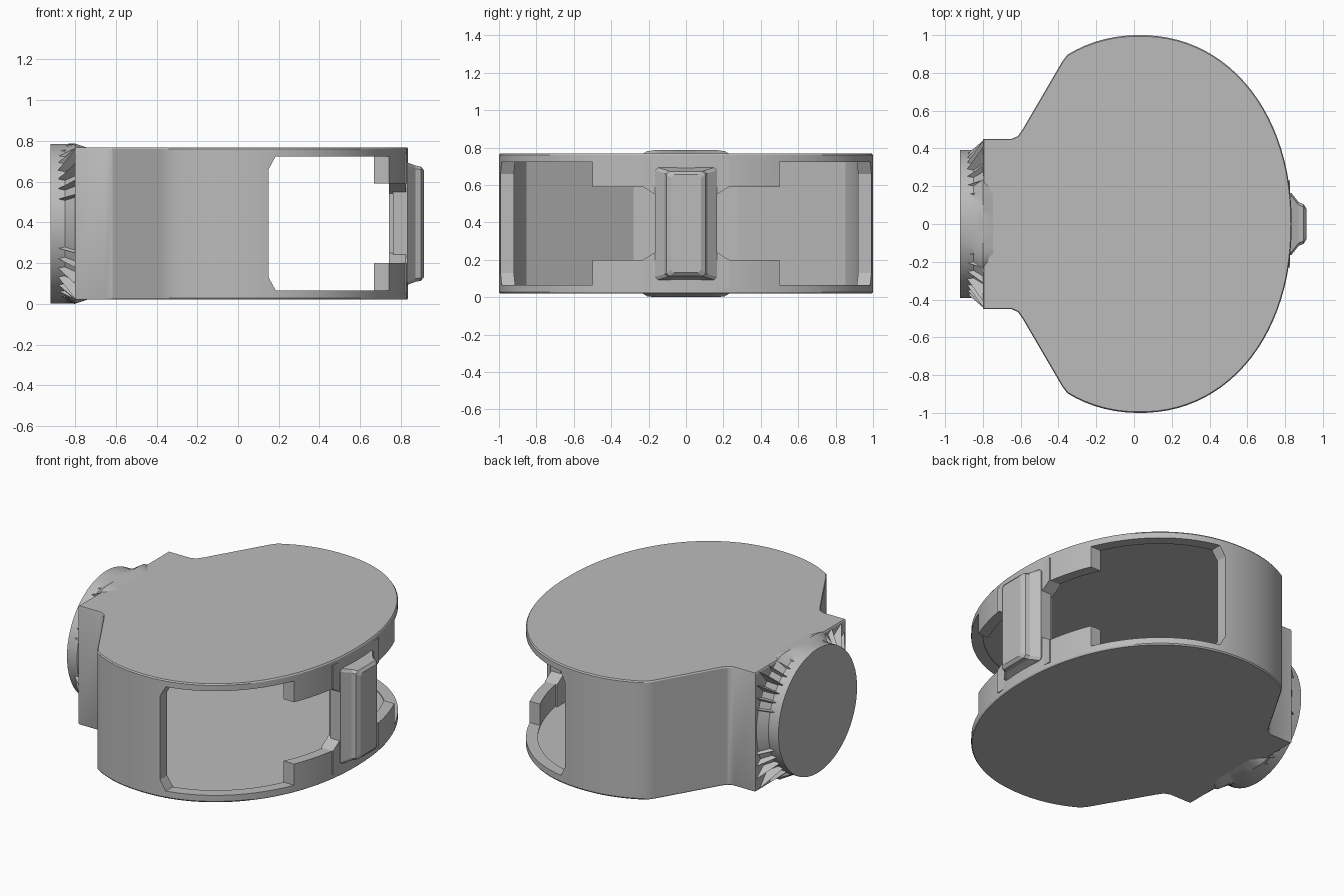
import bpy, bmesh, math
from mathutils import Vector

cube = bpy.data.objects.get("Cube")
if cube:
    bpy.data.objects.remove(cube, do_unlink=True)

grey = bpy.data.materials.new("plain grey")
grey.use_nodes = True
GREY = (0.5, 0.5, 0.5, 1)
grey.diffuse_color = GREY
grey.node_tree.nodes["Principled BSDF"].inputs["Base Color"].default_value = GREY
MID = 0.393


def finish(name, bm):
    bmesh.ops.recalc_face_normals(bm, faces=bm.faces)
    mesh = bpy.data.meshes.new(name)
    bm.to_mesh(mesh)
    bm.free()
    mesh.materials.append(grey)
    ob = bpy.data.objects.new(name, mesh)
    bpy.context.collection.objects.link(ob)
    return ob


def loft(name, rings):
    """Closed solid through a list of equal-length point rings."""
    bm = bmesh.new()
    loops = [[bm.verts.new(p) for p in ring] for ring in rings]
    for a, b in zip(loops, loops[1:]):
        for i in range(len(a)):
            j = (i + 1) % len(a)
            bm.faces.new((a[i], a[j], b[j], b[i]))
    bm.faces.new(loops[0])
    bm.faces.new(loops[-1])
    return finish(name, bm)


def prism(name, outline, z0, z1):
    return loft(name, [[(x, y, z) for x, y in outline] for z in (z0, z1)])


def activate(ob):
    bpy.ops.object.select_all(action="DESELECT")
    ob.select_set(True)
    bpy.context.view_layer.objects.active = ob


def smooth(ob):
    activate(ob)
    bpy.ops.object.shade_smooth_by_angle(angle=math.radians(25))


def cut(ob, cutter):
    cutter.hide_render = True
    mod = ob.modifiers.new("cut", "BOOLEAN")
    mod.operation, mod.solver, mod.object = "DIFFERENCE", "EXACT", cutter
    activate(ob)
    bpy.ops.object.modifier_apply(modifier=mod.name)
    bpy.data.objects.remove(cutter, do_unlink=True)


def body_outline(rx, ry, start, tail):
    """Rounded front arc from angle -start to start, then a mirrored tail."""
    pts = []
    for i in range(65):
        t = math.radians(start) * (i / 32 - 1)
        c, s = math.cos(t), math.sin(t)
        e = 2 / 2.12
        pts.append((0.03 + rx * math.copysign(abs(c) ** e, c),
                    ry * math.copysign(abs(s) ** e, s)))
    return pts + tail + [(x, -y) for x, y in reversed(tail)]


# Hollow housing with side windows and a front slot
outer = body_outline(0.805, 1.0, 117,
                     [(-0.38, 0.86), (-0.59, 0.50), (-0.615, 0.465),
                      (-0.65, 0.45), (-0.8, 0.45)])
inner = body_outline(0.74, 0.93, 114, [(-0.62, 0.28)])
housing = loft("housing", [
    [(x * s, y * s, z) for x, y in outer]
    for z, s in ((0.02, 0.994), (0.028, 1), (0.76, 1), (0.768, 0.994))])
cut(housing, prism("cavity", inner, 0.06, 0.73))

window = [(0.15, 0.13), (0.185, 0.066), (1.1, 0.066),
          (1.1, 0.724), (0.185, 0.724), (0.15, 0.66)]
for side in (-1, 1):
    cut(housing, loft("window", [[(x, side * y, z) for x, z in window]
                                 for y in (0.5, 1.2)]))
cut(housing, prism("slot", [(0.45, -0.6), (1.1, -0.6), (1.1, 0.6), (0.45, 0.6)],
                   0.2, 0.59))
smooth(housing)

# Post across the slot, flared where it meets the rims
flare = [(0.23, 0.05), (0.23, 0.20), (0.15, 0.25),
         (0.15, 0.54), (0.23, 0.59), (0.23, 0.74)]
side_profile = flare + [(-y, z) for y, z in reversed(flare)]
loft("slot_post", [[(x, y, z) for y, z in side_profile] for x in (0.74, 0.825)])


# Raised latch on the post
def latch_ring(x, hy, hz, c=0.015):
    corners = [(hy, hz - c), (hy - c, hz), (c - hy, hz), (-hy, hz - c),
               (-hy, c - hz), (c - hy, -hz), (hy - c, -hz), (hy, c - hz)]
    return [(x, y, MID + z) for y, z in corners]


loft("latch", [latch_ring(0.76, 0.165, 0.30), latch_ring(0.832, 0.165, 0.30),
               latch_ring(0.872, 0.115, 0.285), latch_ring(0.898, 0.105, 0.28),
               latch_ring(0.913, 0.08, 0.262)])


# Round end cap flaring into the neck
def disc_ring(x, r, limit):
    pts = []
    for i in range(64):
        t = math.tau * i / 64
        z = max(-limit, min(limit, r * math.sin(t)))
        pts.append((x, r * math.cos(t), MID + z))
    return pts


smooth(loft("end_cap", [disc_ring(-0.92, 0.392, 0.393), disc_ring(-0.85, 0.392, 0.393),
                        disc_ring(-0.8, 0.44, 0.393), disc_ring(-0.73, 0.40, 0.37)]))

# Pointed fins between the end cap and the neck corners
bm = bmesh.new()
for sy in (-1, 1):
    for sz in (-1, 1):
        for k in range(7):
            a = math.radians(18 + 8 * k)

            def point(x, r, t):
                return Vector((x, sy * r * math.cos(t), MID + sz * r * math.sin(t)))
            reach = min(0.445 / math.cos(a), 0.374 / math.sin(a))
            spread = math.radians(3.5)
            fin = [bm.verts.new(p) for p in (
                point(-0.885, 0.388, a), point(-0.795, max(reach, 0.41), a),
                point(-0.795, 0.385, a - spread), point(-0.795, 0.385, a + spread))]
            for skip in range(4):
                bm.faces.new([v for i, v in enumerate(fin) if i != skip])
finish("corner_fins", bm)
